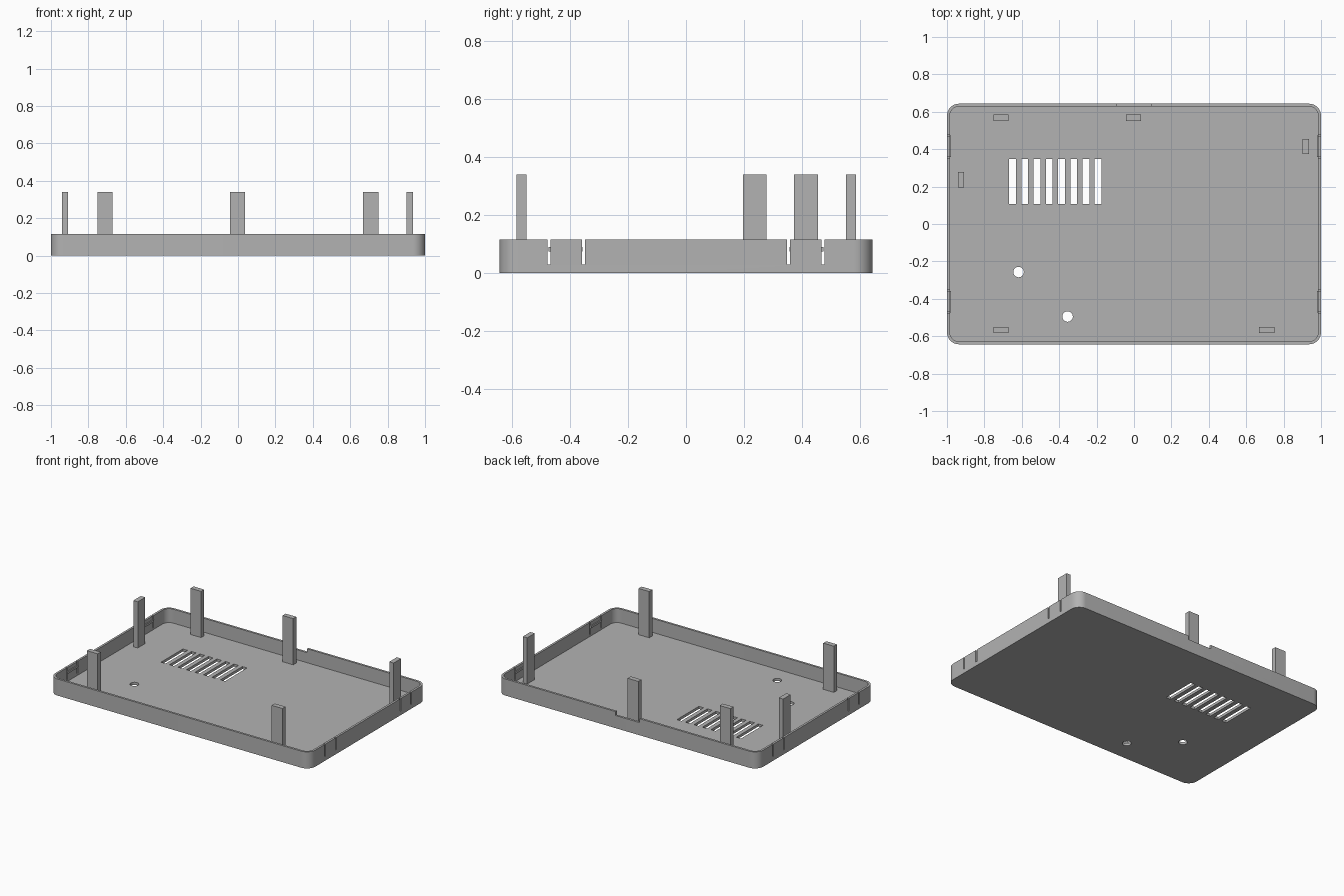
import bpy, bmesh, math

if "Cube" in bpy.data.objects:
    bpy.data.objects.remove(bpy.data.objects["Cube"])

W, D, H = 1.0, 0.643, 0.115      # half width, half depth, tray height
WALL, FLOOR = 0.015, 0.018
POST_TOP = 0.339

grey = bpy.data.materials.new("plastic grey")
grey.diffuse_color = (0.45, 0.45, 0.45, 1)
grey.use_nodes = True
grey.node_tree.nodes["Principled BSDF"].inputs["Base Color"].default_value = grey.diffuse_color


def prism(name, outline, z0, z1):
    """Extrude a closed xy outline from z0 to z1."""
    bm = bmesh.new()
    face = bm.faces.new([bm.verts.new((x, y, z0)) for x, y in outline])
    top = bmesh.ops.extrude_face_region(bm, geom=[face])
    verts = [g for g in top["geom"] if isinstance(g, bmesh.types.BMVert)]
    bmesh.ops.translate(bm, verts=verts, vec=(0, 0, z1 - z0))
    bmesh.ops.recalc_face_normals(bm, faces=bm.faces)
    mesh = bpy.data.meshes.new(name)
    bm.to_mesh(mesh)
    bm.free()
    mesh.materials.append(grey)
    obj = bpy.data.objects.new(name, mesh)
    bpy.context.collection.objects.link(obj)
    return obj


def box(name, x0, x1, y0, y1, z0, z1):
    return prism(name, [(x0, y0), (x1, y0), (x1, y1), (x0, y1)], z0, z1)


def arc(cx, cy, r, start, sweep, steps):
    return [(cx + r * math.cos(start + sweep * i / steps),
             cy + r * math.sin(start + sweep * i / steps)) for i in range(steps + 1)]


def rounded(hx, hy, r):
    points = []
    for k, (sx, sy) in enumerate([(1, 1), (-1, 1), (-1, -1), (1, -1)]):
        points += arc(sx * (hx - r), sy * (hy - r), r, k * math.pi / 2, math.pi / 2, 10)
    return points


# Tray shell and the shapes cut from it
tray = prism("tray", rounded(W, D, 0.064), 0, H)
cutters = [prism("cavity", rounded(W - WALL, D - WALL, 0.064 - WALL), FLOOR, H + 0.1)]

# Ventilation slots
for i in range(8):
    x = -0.667 + i * 0.0653
    cutters.append(box("slot", x, x + 0.036, 0.107, 0.348, -0.1, 0.06))

# Round floor holes
for x, y in [(-0.617, -0.257), (-0.355, -0.495)]:
    cutters.append(prism("hole", arc(x, y, 0.028, 0, math.tau, 24)[:-1], -0.1, 0.06))

# Slits either side of each side clip
for sx in (-1, 1):
    for y in (-0.472, -0.354, 0.354, 0.472):
        x0, x1 = sorted((sx * 0.97, sx * 1.05))
        cutters.append(box("slit", x0, x1, y - 0.005, y + 0.005, 0.03, H + 0.1))

# Shallow notch in the back rim
cutters.append(box("notch", -0.092, 0.092, D - 0.03, D + 0.05, H - 0.027, H + 0.1))

bpy.context.view_layer.objects.active = tray
tray.select_set(True)
for cutter in cutters:
    mod = tray.modifiers.new("cut", "BOOLEAN")
    mod.operation, mod.solver, mod.object = "DIFFERENCE", "EXACT", cutter
    bpy.ops.object.modifier_apply(modifier=mod.name)
    bpy.data.objects.remove(cutter)
bpy.ops.object.shade_smooth_by_angle(angle=math.radians(30))

# Snap ridges on the inside of the side clips
for sx in (-1, 1):
    for sy in (-1, 1):
        x0, x1 = sorted((sx * 0.978, sx * (W - WALL + 0.002)))
        y0, y1 = sorted((sy * 0.357, sy * 0.474))
        box("clip_ridge", x0, x1, y0, y1, 0.075, 0.09)

# Upright posts: centre and half sizes
LONG, THIN = 0.041, 0.017
for x, y, hx, hy in [(-0.711, 0.569, LONG, THIN), (-0.003, 0.569, LONG, THIN),
                     (-0.711, -0.567, LONG, THIN), (0.709, -0.567, LONG, THIN),
                     (0.919, 0.414, THIN, LONG), (-0.925, 0.237, THIN, LONG)]:
    box("post", x - hx, x + hx, y - hy, y + hy, FLOOR - 0.002, POST_TOP)
